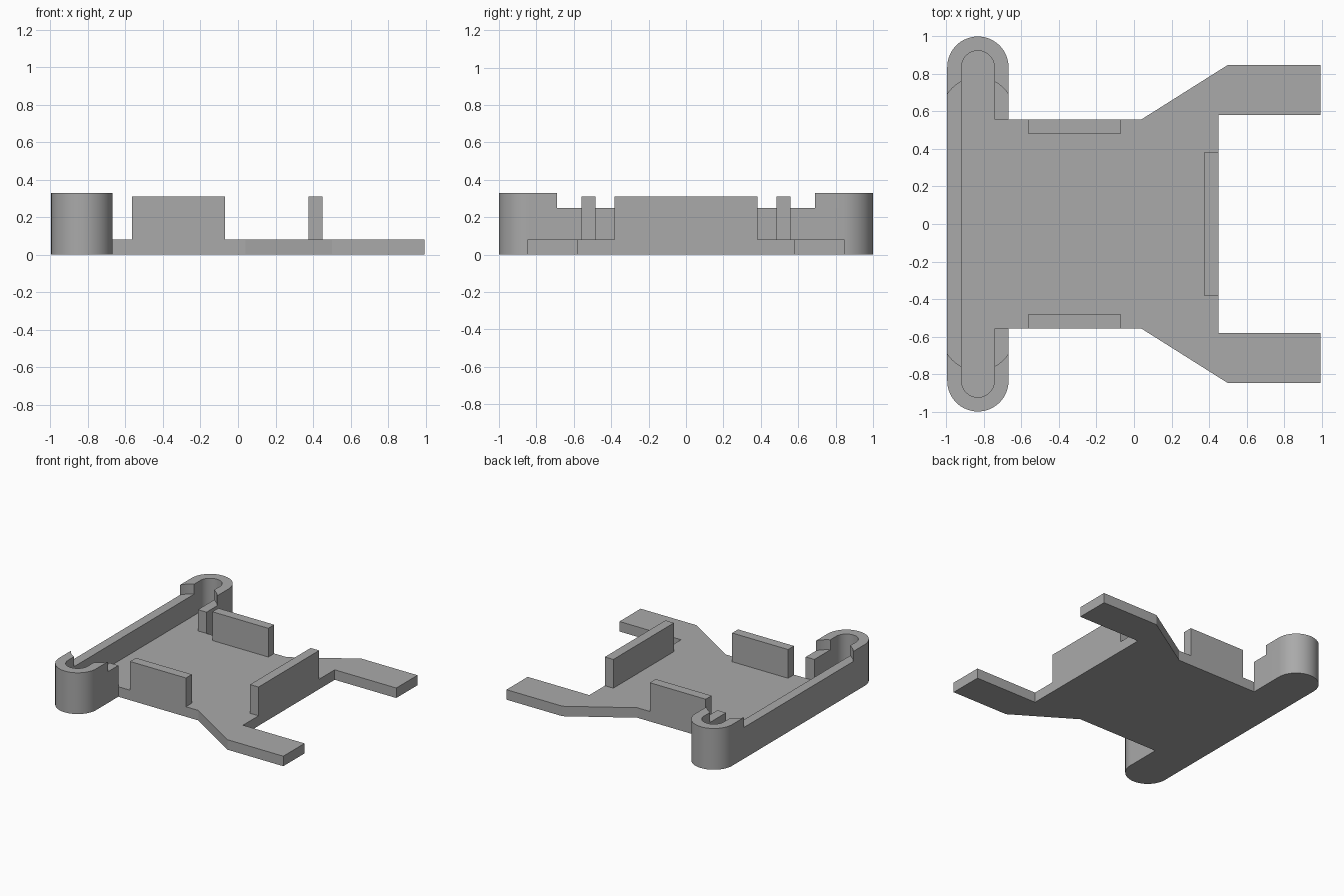
import bpy, bmesh, math

if "Cube" in bpy.data.objects:
    bpy.data.objects.remove(bpy.data.objects["Cube"])

grey = bpy.data.materials.new("plain grey")
grey.diffuse_color = (0.4, 0.4, 0.4, 1)
grey.use_nodes = True
grey.node_tree.nodes["Principled BSDF"].inputs["Base Color"].default_value = grey.diffuse_color

CX, CY = -0.8325, 0.8365        # centre of the rounded rail end
R_OUT, R_IN = 0.1635, 0.0875    # outer and inner radii of the rail
FLOOR, LOW, HIGH, TAB = 0.08, 0.25, 0.33, 0.31


def arc(r, a0, a1, cy=CY, n=32):
    """Points on an arc around the rail axis, angles in degrees."""
    return [(CX + r * math.cos(math.radians(a0 + (a1 - a0) * i / n)),
             cy + r * math.sin(math.radians(a0 + (a1 - a0) * i / n))) for i in range(n + 1)]


def flip(pts):
    return [(x, -y) for x, y in reversed(pts)]


def prism(name, pts, z0, z1, bottom=False):
    """Extrude an outline upwards; parts that rest on another have no bottom face."""
    area = sum(a[0] * b[1] - b[0] * a[1] for a, b in zip(pts, pts[1:] + pts[:1]))
    if area < 0:
        pts = pts[::-1]
    bm = bmesh.new()
    lo = [bm.verts.new((x, y, z0)) for x, y in pts]
    hi = [bm.verts.new((x, y, z1)) for x, y in pts]
    n = len(pts)
    bm.faces.new(hi)
    if bottom:
        bm.faces.new(lo[::-1])
    for i in range(n):
        j = (i + 1) % n
        bm.faces.new((lo[i], lo[j], hi[j], hi[i]))
    me = bpy.data.meshes.new(name)
    bm.to_mesh(me)
    bm.free()
    me.materials.append(grey)
    ob = bpy.data.objects.new(name, me)
    bpy.context.collection.objects.link(ob)
    bpy.ops.object.select_all(action='DESELECT')
    ob.select_set(True)
    bpy.context.view_layer.objects.active = ob
    bpy.ops.object.shade_smooth_by_angle(angle=math.radians(30))
    return ob


def box(name, x0, x1, y0, y1, z0, z1):
    return prism(name, [(x0, y0), (x1, y0), (x1, y1), (x0, y1)], z0, z1)


# Base plate with two legs and the rounded rail footprint
half = [(0.45, 0.58), (0.995, 0.58), (0.995, 0.848), (0.5, 0.848), (0.04, 0.558),
        (CX + R_OUT, 0.558)] + arc(R_OUT, 0, 180)
prism("base_plate", half + flip(half), 0, FLOOR, bottom=True)

# Low rail wall, open towards the plate
outer = [(CX + R_OUT, 0.558)] + arc(R_OUT, 0, 180)
inner = [(CX + R_IN, 0.558)] + arc(R_IN, 0, 180)
prism("rail_wall", outer + flip(outer) + (inner + flip(inner))[::-1], FLOOR, LOW)

# Raised rail ends, trimmed by a round cut
CUT_Y, CUT_R = 0.588, 0.193
a_out = math.degrees(math.acos(R_OUT / CUT_R))
a_in = math.degrees(math.acos(R_IN / CUT_R))
cap = (arc(R_OUT, 0, 180) + arc(CUT_R, 180 - a_out, 180 - a_in, CUT_Y, 8)
       + arc(R_IN, 180, 0) + arc(CUT_R, a_in, a_out, CUT_Y, 8))
prism("rail_end_back", cap, LOW, HIGH)
prism("rail_end_front", flip(cap), LOW, HIGH)

# Upright tabs on the plate
box("side_tab_back", -0.565, -0.07, 0.483, 0.558, FLOOR, TAB)
box("side_tab_front", -0.565, -0.07, -0.558, -0.483, FLOOR, TAB)
box("end_tab", 0.375, 0.45, -0.383, 0.383, FLOOR, TAB)
